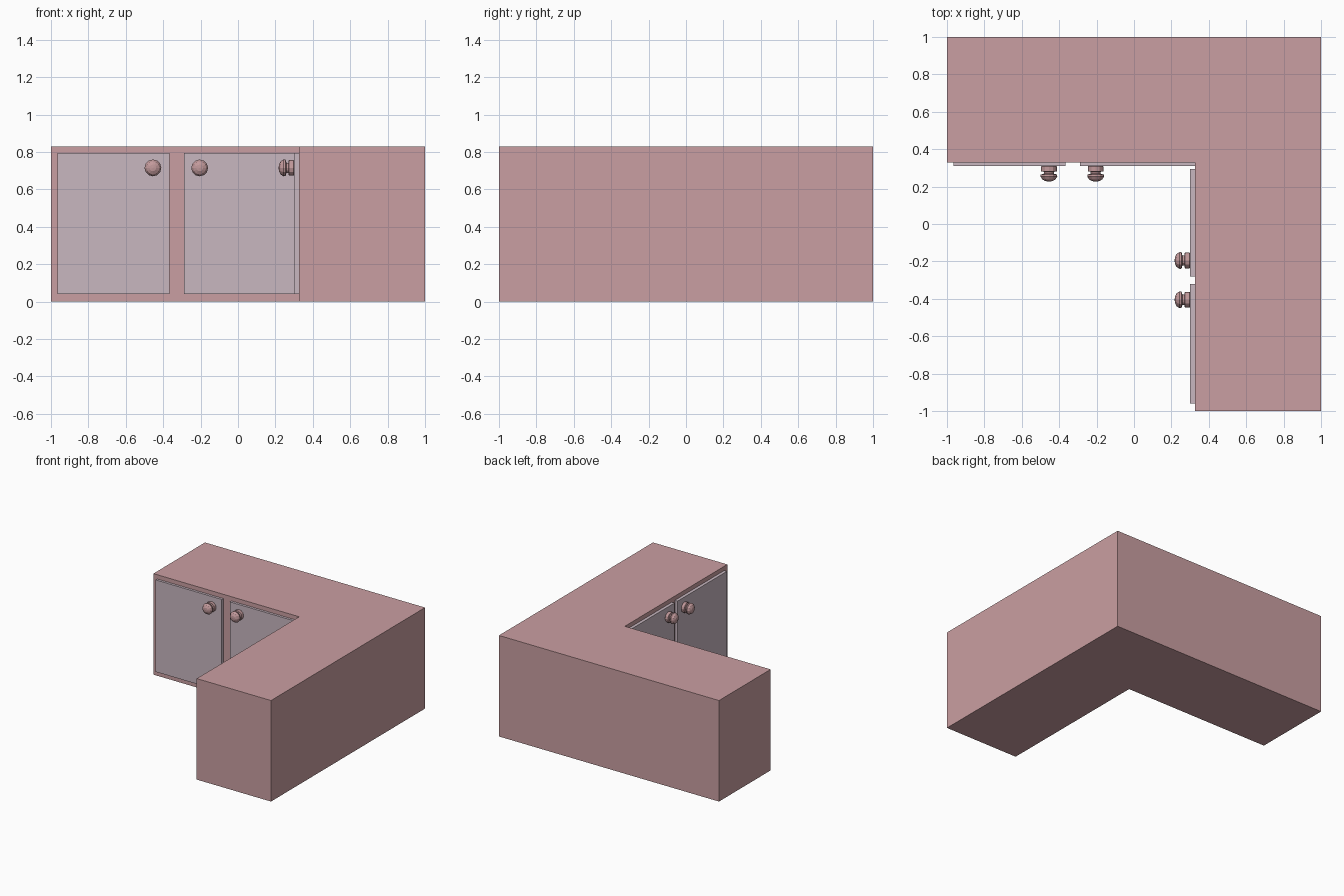
import bpy, bmesh, math
from mathutils import Matrix

if "Cube" in bpy.data.objects:
    bpy.data.objects.remove(bpy.data.objects["Cube"])

def material(name, rgb):
    m = bpy.data.materials.new(name)
    m.diffuse_color = (*rgb, 1)
    m.use_nodes = True
    m.node_tree.nodes["Principled BSDF"].inputs["Base Color"].default_value = m.diffuse_color
    return m

PINK = material("dusty pink", (0.59, 0.345, 0.36))
LILAC = material("pale lilac", (0.58, 0.475, 0.53))
KNOB = material("rose knob", (0.54, 0.32, 0.33))

def finish(name, bm, mat):
    bmesh.ops.recalc_face_normals(bm, faces=bm.faces)
    me = bpy.data.meshes.new(name)
    bm.to_mesh(me)
    bm.free()
    me.materials.append(mat)
    ob = bpy.data.objects.new(name, me)
    bpy.context.collection.objects.link(ob)
    return ob

def box(name, x, y, z, mat):
    bm = bmesh.new()
    bmesh.ops.create_cube(bm, size=1)
    for v in bm.verts:
        for i, (a, b) in enumerate((x, y, z)):
            v.co[i] = b if v.co[i] > 0 else a
    return finish(name, bm, mat)

def knob(name, loc, turn):
    # (radius, distance from door) profile: collar, neck, domed head
    prof = [(0, 0), (0.036, 0), (0.042, 0.005), (0.042, 0.03), (0.027, 0.033), (0.027, 0.043),
            (0.044, 0.048), (0.045, 0.058), (0.035, 0.074), (0.018, 0.083), (0, 0.085)]
    bm = bmesh.new()
    vs = [bm.verts.new((r, -d, 0)) for r, d in prof]
    es = [bm.edges.new(p) for p in zip(vs, vs[1:])]
    bmesh.ops.spin(bm, geom=vs + es, axis=(0, 1, 0), cent=(0, 0, 0),
                   angle=math.tau, steps=12)
    bmesh.ops.remove_doubles(bm, verts=bm.verts, dist=1e-4)
    ob = finish(name, bm, KNOB)
    ob.matrix_world = Matrix.Translation(loc) @ Matrix.Rotation(turn, 4, 'Z')

# L-shaped cabinet body
bm = bmesh.new()
pts = [(-1, 1), (-1, 0.33), (0.325, 0.33), (0.325, -1), (1, -1), (1, 1)]
base = bm.faces.new([bm.verts.new((x, y, 0)) for x, y in pts])
top = bmesh.ops.extrude_face_region(bm, geom=[base], use_keep_orig=True)
bmesh.ops.translate(bm, vec=(0, 0, 0.83),
                    verts=[v for v in top["geom"] if isinstance(v, bmesh.types.BMVert)])
finish("cabinet_body", bm, PINK)

# Doors on the two inner faces
Z = (0.04, 0.795)
for i, x in enumerate([(-0.965, -0.365), (-0.29, 0.325)]):
    box(f"back_wing_door_{i + 1}", x, (0.31, 0.332), Z, LILAC)
for i, y in enumerate([(-0.28, 0.295), (-0.96, -0.32)]):
    box(f"side_wing_door_{i + 1}", (0.30, 0.327), y, Z, LILAC)

# Knobs, facing -y on the back wing and -x on the side wing
for i, x in enumerate((-0.455, -0.205)):
    knob(f"back_wing_knob_{i + 1}", (x, 0.312, 0.715), 0)
for i, y in enumerate((-0.195, -0.405)):
    knob(f"side_wing_knob_{i + 1}", (0.302, y, 0.715), -math.pi / 2)
